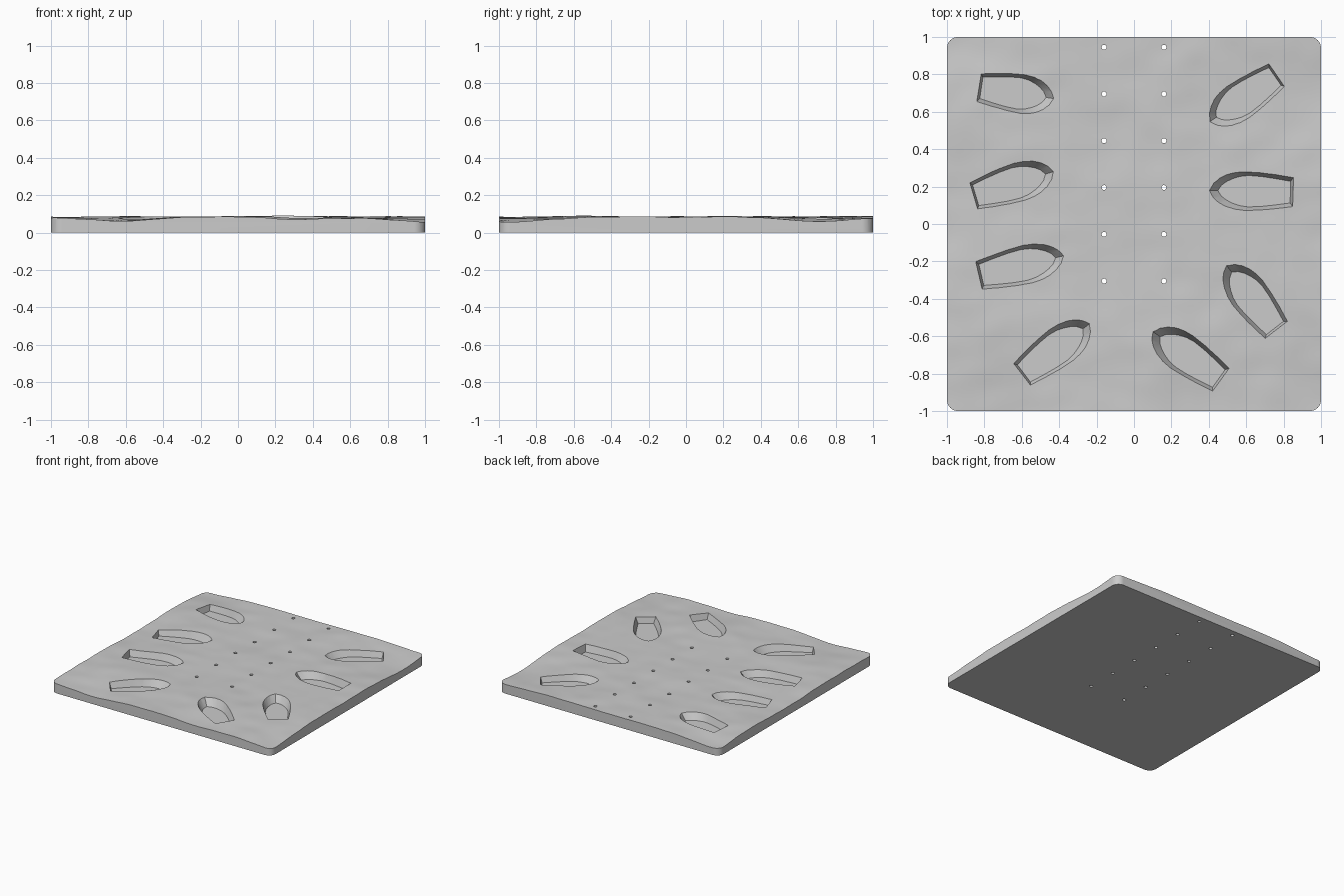
import bpy, bmesh, math
from mathutils import Vector, noise

cube = bpy.data.objects.get("Cube")
if cube:
    bpy.data.objects.remove(cube, do_unlink=True)

stone = bpy.data.materials.new("plain grey")
stone.use_nodes = True
GREY = (0.6, 0.6, 0.6, 1)
stone.diffuse_color = GREY
stone.node_tree.nodes["Principled BSDF"].inputs["Base Color"].default_value = GREY


def make_object(name, bm):
    bmesh.ops.recalc_face_normals(bm, faces=bm.faces[:])
    mesh = bpy.data.meshes.new(name)
    bm.to_mesh(mesh)
    bm.free()
    mesh.materials.append(stone)
    obj = bpy.data.objects.new(name, mesh)
    bpy.context.collection.objects.link(obj)
    return obj


def loft(bm, lower, upper):
    """Closed solid between two matching outlines."""
    a = [bm.verts.new(p) for p in lower]
    b = [bm.verts.new(p) for p in upper]
    bm.faces.new(a)
    bm.faces.new(b)
    for i in range(len(a)):
        j = (i + 1) % len(a)
        bm.faces.new((a[i], a[j], b[j], b[i]))


# Gentle water surface: broad hollows plus two scales of ripples
HOLLOWS = [(-0.65, -1, 0.025, 0.25), (1, -1, 0.03, 0.3), (1, 0.72, 0.025, 0.25),
           (-1, 1, 0.025, 0.28), (-1, 0.1, 0.012, 0.3), (0.3, -1, 0.008, 0.2)]


def surface_height(x, y):
    h = 0.084
    for cx, cy, depth, spread in HOLLOWS:
        h -= depth * math.exp(-((x - cx) ** 2 + (y - cy) ** 2) / spread ** 2)
    h += 0.008 * noise.noise(Vector((x * 2.5, y * 2.5, 3)))
    h += 0.004 * noise.noise(Vector((x * 6, y * 7, 8)))
    return min(h, 0.094)


# Slab with a rippled top, oversize until trimmed
bm = bmesh.new()
bmesh.ops.create_grid(bm, x_segments=110, y_segments=110, size=1.05)
rim = [e for e in bm.edges if e.is_boundary]
skirt = bmesh.ops.extrude_edge_only(bm, edges=rim)["geom"]
low = {v for v in skirt if isinstance(v, bmesh.types.BMVert)}
for v in bm.verts:
    v.co.z = -0.05 if v in low else surface_height(v.co.x, v.co.y)
bmesh.ops.contextual_create(bm, geom=[e for e in bm.edges if e.is_boundary])
base = make_object("water_base", bm)

# Rounded square that trims the slab
RADIUS = 0.06
outline = []
for corner in range(4):
    for step in range(9):
        a = math.radians(corner * 90 + step * 90 / 8)
        mid = math.radians(corner * 90 + 45)
        cx = math.copysign(1 - RADIUS, math.cos(mid))
        cy = math.copysign(1 - RADIUS, math.sin(mid))
        outline.append((cx + RADIUS * math.cos(a), cy + RADIUS * math.sin(a)))
bm = bmesh.new()
loft(bm, [(x, y, 0) for x, y in outline], [(x, y, 0.3) for x, y in outline])
trim = make_object("rounded_trim", bm)

# Boat-shaped pockets, each given by stern middle and bow tip
HULL = [(0, 0.077), (0.2, 0.09), (0.4, 0.1), (0.58, 0.104), (0.7, 0.098),
        (0.8, 0.085), (0.88, 0.066), (0.95, 0.039)]
BOATS = [((-0.83, 0.73), (-0.425, 0.67)), ((-0.86, 0.15), (-0.43, 0.28)),
         ((-0.83, -0.275), (-0.375, -0.17)), ((-0.6, -0.807), (-0.237, -0.533)),
         ((0.465, -0.834), (0.103, -0.577)), ((0.762, -0.567), (0.495, -0.222)),
         ((0.85, 0.17), (0.403, 0.18)), ((0.765, 0.797), (0.403, 0.545))]
FLOOR, RIM = 0.03, 0.085


def hull_outline(stern, bow, z, grow):
    """Hull outline at height z; grow 0 is the floor, 1 the waterline."""
    stern, bow = Vector(stern), Vector(bow)
    axis = (bow - stern).normalized()
    side = Vector((-axis.y, axis.x))
    inset = 1 - grow
    start = 0.014 * inset
    run = (bow - stern).length - 0.045 * inset - start
    right = [(t, -(w - 0.02 * inset * min(1, w / 0.08))) for t, w in HULL]
    points = right + [(1, 0)] + [(t, -w) for t, w in reversed(right)]
    result = []
    for t, w in points:
        p = stern + axis * (start + run * t) + side * w
        result.append((p.x, p.y, z))
    return result


bm = bmesh.new()
TOP = 0.13
for stern, bow in BOATS:
    loft(bm, hull_outline(stern, bow, FLOOR, 0),
         hull_outline(stern, bow, TOP, (TOP - FLOOR) / (RIM - FLOOR)))
pockets = make_object("boat_pocket_cutter", bm)

# Two rows of peg holes right through the slab
bm = bmesh.new()
for x in (-0.16, 0.16):
    for row in range(6):
        ring = [(x + 0.013 * math.cos(k * math.tau / 20),
                 0.945 - 0.25 * row + 0.013 * math.sin(k * math.tau / 20))
                for k in range(20)]
        loft(bm, [(px, py, -0.1) for px, py in ring], [(px, py, 0.2) for px, py in ring])
pegs = make_object("peg_hole_cutter", bm)

# Trim and cut, then drop the cutters
bpy.context.view_layer.objects.active = base
for cutter, operation in ((trim, 'INTERSECT'), (pockets, 'DIFFERENCE'), (pegs, 'DIFFERENCE')):
    cutter.hide_render = True
    mod = base.modifiers.new(cutter.name, 'BOOLEAN')
    mod.operation = operation
    mod.solver = 'EXACT'
    mod.object = cutter
    bpy.ops.object.modifier_apply(modifier=mod.name)
    bpy.data.objects.remove(cutter, do_unlink=True)

bpy.ops.object.select_all(action='DESELECT')
base.select_set(True)
bpy.ops.object.shade_smooth_by_angle(angle=math.radians(30))
